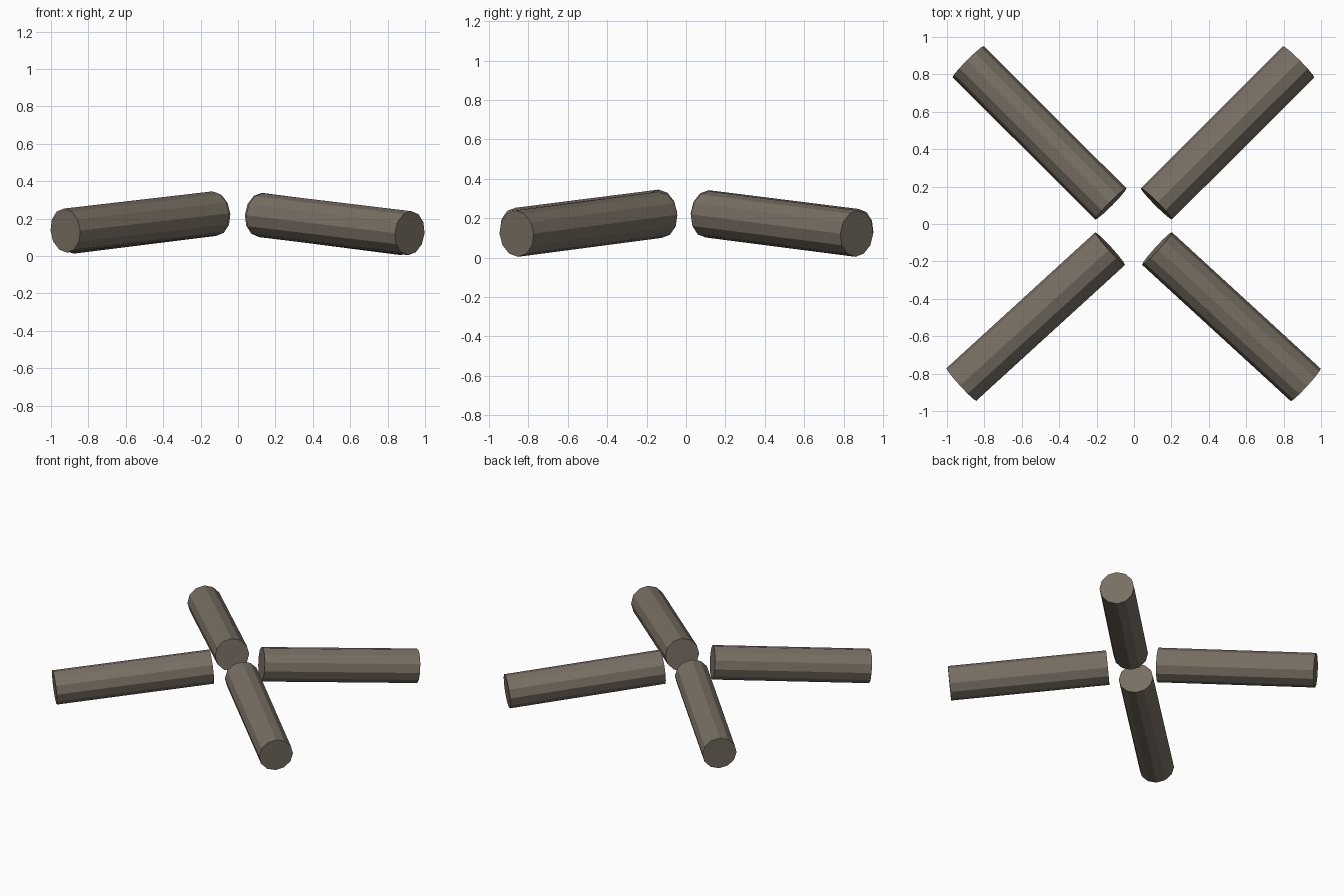
import bpy
from mathutils import Vector

if "Cube" in bpy.data.objects:
    bpy.data.objects.remove(bpy.data.objects["Cube"])

bark = bpy.data.materials.new("grey_brown_wood")
bark.diffuse_color = (0.19, 0.16, 0.125, 1)
bark.use_nodes = True
bark.node_tree.nodes["Principled BSDF"].inputs["Base Color"].default_value = bark.diffuse_color


# A faceted log between two axis end points
def log(name, inner, outer, radius=0.118, sides=12):
    a, b = Vector(inner), Vector(outer)
    bpy.ops.mesh.primitive_cylinder_add(vertices=sides, radius=radius, depth=(b - a).length,
                                        location=(a + b) / 2)
    ob = bpy.context.object
    ob.name = name
    ob.rotation_euler = (b - a).to_track_quat('Z', 'Y').to_euler()
    ob.data.materials.append(bark)


# Four logs leaning up toward the centre
log("log_back_right", (0.12, 0.108, 0.22), (0.88, 0.867, 0.122))
log("log_back_left", (-0.124, 0.107, 0.225), (-0.886, 0.868, 0.13))
log("log_front_left", (-0.128, -0.132, 0.228), (-0.923, -0.858, 0.136))
log("log_front_right", (0.123, -0.131, 0.218), (0.918, -0.86, 0.122))
